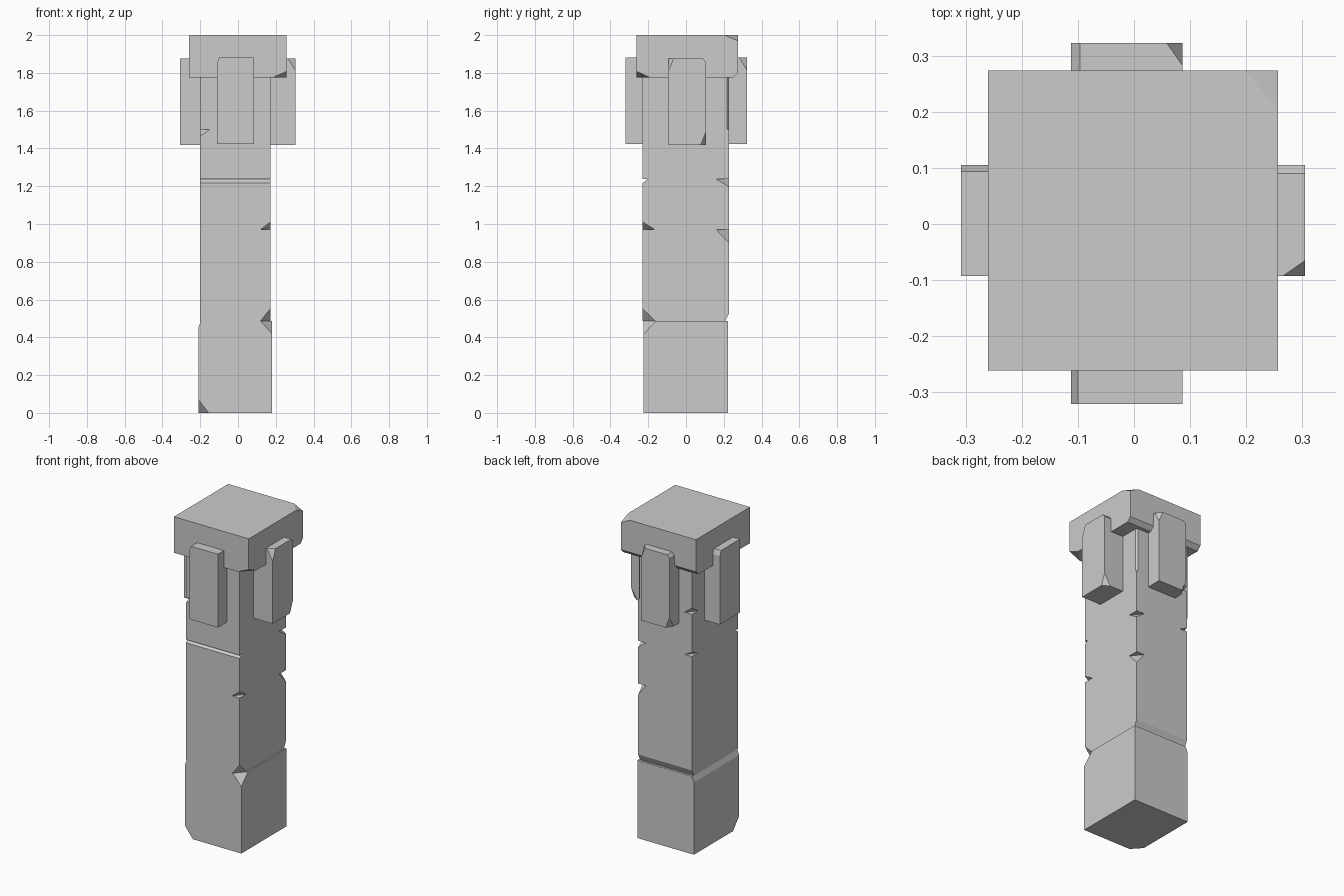
import bpy, bmesh
from mathutils import Vector

if "Cube" in bpy.data.objects:
    bpy.data.objects.remove(bpy.data.objects["Cube"])


def stone(name, lo, hi, chips=()):
    """Box from lo to hi. A chip (dx, dy, dz) cuts the corner picked by its signs;
    a zero component turns it into a chamfer running along that axis."""
    lo, hi = Vector(lo), Vector(hi)
    bm = bmesh.new()
    bmesh.ops.create_cube(bm, size=1)
    for v in bm.verts:
        v.co = Vector([lo[i] if v.co[i] < 0 else hi[i] for i in range(3)])
    for chip in chips:
        normal = Vector([1 / c if c else 0 for c in chip])
        point = Vector([hi[i] if chip[i] > 0 else lo[i] for i in range(3)])
        axis = next(i for i in range(3) if chip[i])
        point[axis] -= chip[axis]
        geom = bm.verts[:] + bm.edges[:] + bm.faces[:]
        cut = bmesh.ops.bisect_plane(bm, geom=geom, plane_co=point,
                                     plane_no=normal.normalized(), clear_outer=True)
        edges = [e for e in cut["geom_cut"] if isinstance(e, bmesh.types.BMEdge)]
        bmesh.ops.contextual_create(bm, geom=edges)
    bmesh.ops.recalc_face_normals(bm, faces=bm.faces)
    mesh = bpy.data.meshes.new(name)
    bm.to_mesh(mesh)
    bm.free()
    obj = bpy.data.objects.new(name, mesh)
    bpy.context.collection.objects.link(obj)
    return obj


# Base block
stone("base_block", (-0.21, -0.224, 0), (0.18, 0.222, 0.486),
      [(-0.055, -0.06, -0.07), (0.06, -0.065, 0.068), (-0.014, 0, 0.035)])

# Stacked shaft stones: bottom height, top height, chips
shaft = [
    (0.486, 0.97, [(0.052, -0.066, -0.065), (0, 0.02, -0.04), (0.055, 0.068, 0.07)]),
    (0.97, 1.237, [(0.052, -0.066, -0.04), (0.055, 0.068, 0.04), (0, -0.025, 0.02)]),
    (1.237, 1.5, [(-0.05, 0.06, -0.025), (-0.05, -0.06, 0.035)]),
    (1.5, 1.8, [(-0.05, 0.06, -0.04), (0.01, 0.01, 0)]),
]
for i, (z0, z1, chips) in enumerate(shaft):
    stone(f"shaft_stone_{i + 1}", (-0.2, -0.229, z0), (0.171, 0.228, z1), chips)

# Cap slab
stone("cap", (-0.26, -0.261, 1.775), (0.257, 0.274, 2.0),
      [(0.075, -0.072, -0.033), (0.06, 0.07, 0.03), (0, 0.025, -0.025)])

# Brackets around the top of the shaft
stone("bracket_right", (0.12, -0.093, 1.418), (0.305, 0.105, 1.877),
      [(0.04, -0.028, 0.068), (0.04, 0.028, -0.068), (0, 0.015, 0.02)])
stone("bracket_left", (-0.308, -0.093, 1.418), (-0.12, 0.105, 1.877),
      [(0, 0.011, 0.03)])
stone("bracket_back", (-0.112, 0.12, 1.423), (0.086, 0.323, 1.881),
      [(0.028, 0.04, 0.068), (-0.028, 0.04, -0.068), (-0.016, 0, 0.02)])
stone("bracket_front", (-0.112, -0.321, 1.423), (0.086, -0.12, 1.881),
      [(-0.012, 0, 0.03)])
